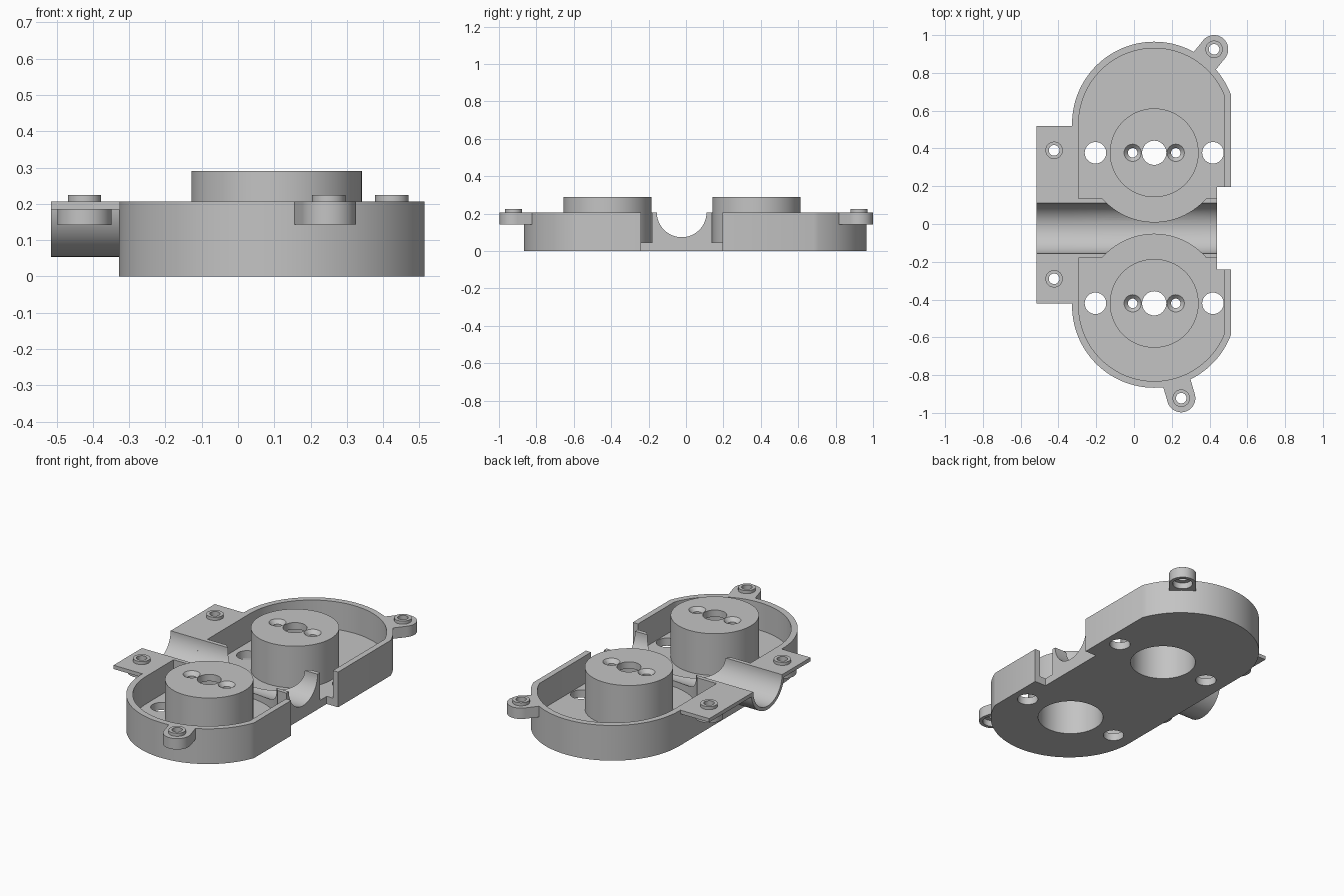
import bpy, bmesh
from math import pi, cos, sin, acos, atan2, hypot

cube = bpy.data.objects.get("Cube")
if cube:
    bpy.data.objects.remove(cube, do_unlink=True)

grey = bpy.data.materials.new("plain_grey")
grey.use_nodes = True
GREY = (0.55, 0.55, 0.55, 1)
grey.diffuse_color = GREY
grey.node_tree.nodes["Principled BSDF"].inputs["Base Color"].default_value = GREY

CX = 0.107                      # centre line of both wells
TOP, FLOOR = 0.207, 0.045       # rim height and floor thickness
ARC_Y = {"back": 0.53, "front": -0.432}
TOWER_Y = {"back": 0.377, "front": -0.42}
BLOCK_Y = {"back": 0.135, "front": -0.18}
PIPE_Y, PIPE_R = -0.023, 0.133


def arc(cx, cy, r, a0, a1, n=48):
    return [(cx + r * cos(a0 + (a1 - a0) * i / n), cy + r * sin(a0 + (a1 - a0) * i / n))
            for i in range(n + 1)]


def prism(name, pts, lo, hi, along_x=False):
    """Extrude a closed profile: xy profile along z, or yz profile along x."""
    bm = bmesh.new()
    place = (lambda p, t: (t, p[0], p[1])) if along_x else (lambda p, t: (p[0], p[1], t))
    low = [bm.verts.new(place(p, lo)) for p in pts]
    high = [bm.verts.new(place(p, hi)) for p in pts]
    bm.faces.new(low)
    bm.faces.new(high)
    for i in range(len(pts)):
        j = (i + 1) % len(pts)
        bm.faces.new((low[i], low[j], high[j], high[i]))
    return finish(name, bm)


def finish(name, bm):
    bmesh.ops.recalc_face_normals(bm, faces=bm.faces)
    mesh = bpy.data.meshes.new(name)
    bm.to_mesh(mesh)
    bm.free()
    mesh.materials.append(grey)
    ob = bpy.data.objects.new(name, mesh)
    bpy.context.collection.objects.link(ob)
    return ob


def cyl(x, y, r, lo, hi, name="cutter", n=64):
    return prism(name, arc(x, y, r, 0, 2 * pi * (n - 1) / n, n - 1), lo, hi)


def cone(x, y, r_low, r_high, lo, hi):
    ob = cyl(x, y, r_high, lo, hi, n=32)
    for v in ob.data.vertices:
        if v.co.z < (lo + hi) / 2:
            v.co.x = x + (v.co.x - x) * r_low / r_high
            v.co.y = y + (v.co.y - y) * r_low / r_high
    return ob


def box(x0, x1, y0, y1, z0, z1, name="cutter"):
    return prism(name, [(x0, y0), (x1, y0), (x1, y1), (x0, y1)], z0, z1)


def combine(ob, others, operation="DIFFERENCE"):
    """Apply booleans one by one and drop the helpers."""
    bpy.context.view_layer.objects.active = ob
    for other in others:
        mod = ob.modifiers.new("bool", "BOOLEAN")
        mod.operation, mod.solver, mod.object = operation, "EXACT", other
        bpy.ops.object.modifier_apply(modifier=mod.name)
        bpy.data.objects.remove(other, do_unlink=True)
    return ob


def well_arc(side, r, right):
    """Rounded end of a well, from its flat right side round to the left."""
    a = acos((right - CX) / r)
    pts = arc(CX, ARC_Y[side], r, a, pi)
    return pts if side == "back" else [(x, 2 * ARC_Y[side] - y) for x, y in pts]


# Tray: rounded body, two wells, pipe groove, side notch and holes
outline = well_arc("back", 0.435, 0.514) + well_arc("front", 0.435, 0.514)[::-1]
tray = prism("tray", outline, 0, TOP)
cuts = [box(0.44, 0.6, -0.24, 0.195, -0.1, 0.4)]
for side in ("back", "front"):
    ty, edge = TOWER_Y[side], BLOCK_Y[side]
    cuts.append(prism("cutter", well_arc(side, 0.4, 0.48) + [(-0.293, edge), (0.48, edge)],
                      FLOOR, 0.4))
    cuts.append(cyl(CX, ty, 0.366, FLOOR, 0.4, n=96))
    cuts.append(cyl(CX, ty, 0.18, -0.1, 0.1))
    cuts += [cyl(CX + dx, ty, 0.057, -0.1, 0.1, n=40) for dx in (-0.311, 0.311)]
cuts.append(prism("cutter", arc(PIPE_Y, TOP, PIPE_R, 0, 2 * pi * 63 / 64, 63), -0.6, 0.6, True))
combine(tray, cuts)
parts = [tray]

# Hollow towers with a shaft hole and two countersunk screw holes
for side, ty in TOWER_Y.items():
    tower = cyl(CX, ty, 0.235, FLOOR, 0.29, side + "_tower", 96)
    cuts = [cyl(CX, ty, 0.18, -0.1, 0.25), cyl(CX, ty, 0.064, 0.2, 0.4, n=40)]
    for dx in (-0.114, 0.114):
        cuts.append(cyl(CX + dx, ty, 0.025, 0.2, 0.4, n=32))
        cuts.append(cone(CX + dx, ty, 0.025, 0.047, 0.268, 0.2915))
    parts.append(combine(tower, cuts))

# Half pipe leaving the left side
profile = (arc(PIPE_Y, TOP, 0.153, pi, 2 * pi) + arc(PIPE_Y, TOP, PIPE_R, 2 * pi, pi))
parts.append(prism("half_pipe", profile, -0.515, -0.328, True))


def screw_mount(ob, x, y):
    """Raised collar, through hole and underside counterbore."""
    combine(ob, [cyl(x, y, 0.046, 0.19, 0.225, n=40)], "UNION")
    combine(ob, [cyl(x, y, 0.028, 0, 0.4, n=32), cyl(x, y, 0.055, 0.1, 0.18, n=32)])
    parts.append(ob)


# Flat flanges beside the half pipe
for name, y0, y1, hole_y in (("back_flange", 0.11, 0.52, 0.39), ("front_flange", -0.42, -0.156, -0.29)):
    flange = box(-0.515, -0.328, y0, y1, 0.185, TOP, name)
    combine(flange, [cyl(-0.423, hole_y, 0.075, 0.142, 0.2, n=48)], "UNION")
    screw_mount(flange, -0.423, hole_y)

# Screw ears pointing outward from the rounded ends
for side, x, y in (("back", 0.424, 0.925), ("front", 0.25, -0.922)):
    dx, dy = x - CX, y - ARC_Y[side]
    dist, a = hypot(dx, dy), atan2(dy, dx)
    pts = arc(x, y, 0.075, a - pi / 2, a + pi / 2, 24)
    back = dist - 0.408
    tail = [(px - back * cos(a), py - back * sin(a)) for px, py in (pts[-1], pts[0])]
    screw_mount(prism(side + "_ear", pts + tail, 0.143, TOP), x, y)

# Smooth the round walls, keep edges crisp
for ob in bpy.context.view_layer.objects:
    ob.select_set(ob in parts)
bpy.context.view_layer.objects.active = tray
bpy.ops.object.shade_smooth_by_angle(angle=pi / 6)
